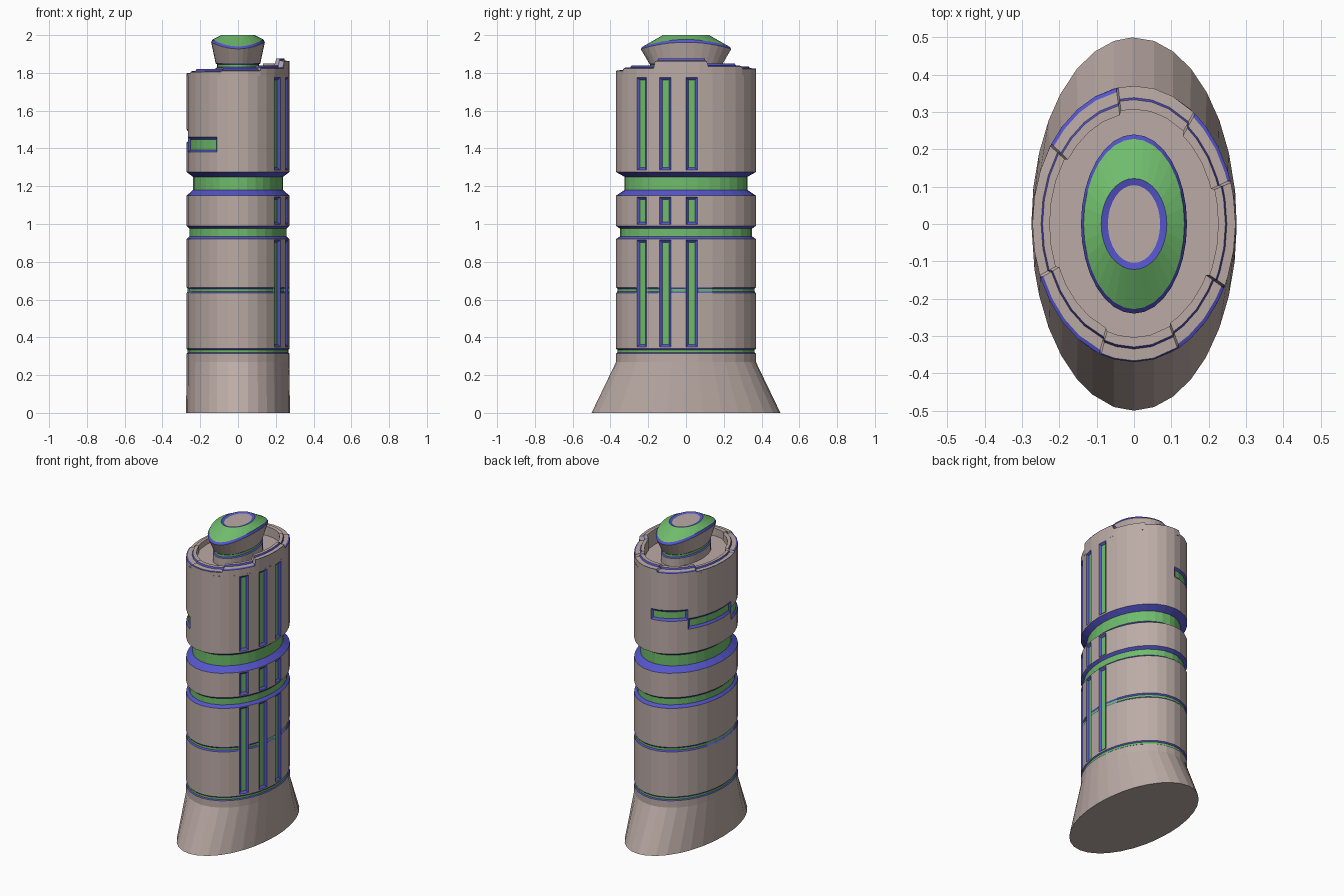
import bpy, bmesh
from math import sin, cos, asin, degrees, radians

if "Cube" in bpy.data.objects:
    bpy.data.objects.remove(bpy.data.objects["Cube"])

TAN, BLUE, GREEN = 0, 1, 2
RX, RY = 0.272, 0.37          # body half-widths


def material(name, rgb):
    m = bpy.data.materials.new(name)
    m.diffuse_color = (*rgb, 1)
    m.use_nodes = True
    m.node_tree.nodes["Principled BSDF"].inputs["Base Color"].default_value = m.diffuse_color
    return m


MATS = [material("shell_tan", (0.50, 0.41, 0.38)),
        material("trim_blue", (0.09, 0.09, 0.60)),
        material("panel_green", (0.16, 0.50, 0.15))]


def lathe(profile, angles):
    """Elliptical lathe. Each profile row is (ring(t) -> (z, rx, ry), material above)."""
    bm = bmesh.new()
    rings = []
    for ring, _ in profile:
        row = []
        for t in angles:
            z, rx, ry = ring(t) if callable(ring) else ring
            row.append(bm.verts.new((rx * cos(radians(t)), ry * sin(radians(t)), z)))
        rings.append(row)
    n = len(angles)
    grid = []
    for k in range(len(rings) - 1):
        for i in range(n):
            j = (i + 1) % n
            f = bm.faces.new((rings[k][i], rings[k][j], rings[k + 1][j], rings[k + 1][i]))
            f.material_index = profile[k][1]
            mid = angles[i] + ((angles[j] - angles[i]) % 360) / 2
            grid.append((f, mid, k))
    return bm, rings, grid


def finish(bm, name):
    me = bpy.data.meshes.new(name)
    bm.normal_update()
    bm.to_mesh(me)
    bm.free()
    for m in MATS:
        me.materials.append(m)
    ob = bpy.data.objects.new(name, me)
    bpy.context.collection.objects.link(ob)
    return ob


def spaced(special, gap=3.0, skip=()):
    """Regular 32-side angles merged with special angles."""
    special = [s % 360 for s in special]
    out = list(special)
    for i in range(32):
        t = i * 11.25
        near = any(abs((t - s + 180) % 360 - 180) < gap for s in special)
        if not near and not any(a < t < b for a, b in skip):
            out.append(t)
    return sorted(out)


# ---- body layout: vertical strips on +x, stepped panels round the -x side
ang = lambda y: degrees(asin(y / RY)) % 360
STRIPS = [(ang(a), ang(b)) for a, b in ((-0.26, -0.21), (-0.14, -0.08), (0.0, 0.06))]
STRIP_Z = [(0.35, 0.915), (0.997, 1.143), (1.285, 1.775)]
PANELS = [(91, 136, 1.49, 1.56), (136, 194, 1.43, 1.50), (194, 246, 1.38, 1.46)]


def in_strip(t):
    return any(a - 0.01 <= t <= b + 0.01 for a, b in STRIPS)


def ring(z, s=1.0, broken=False):
    def f(t):
        k = 1.0 if broken and in_strip(t) else s
        return z, RX * k, RY * k
    return f


body = [((0, 0.275, 0.5), TAN), (ring(0.27), TAN),
        (ring(0.315), BLUE), (ring(0.32, 0.98), GREEN),
        (ring(0.333, 0.98), BLUE), (ring(0.34), TAN), (ring(0.35), TAN),
        (ring(0.635), BLUE), (ring(0.643, 0.98, True), GREEN),
        (ring(0.657, 0.98, True), BLUE), (ring(0.665), TAN), (ring(0.915), TAN),
        (ring(0.92), BLUE), (ring(0.935, 0.945), GREEN),
        (ring(0.975, 0.945), BLUE), (ring(0.99), TAN), (ring(0.997), TAN),
        (ring(1.143), TAN), (ring(1.15), BLUE), (ring(1.18, 0.88), GREEN),
        (ring(1.25, 0.88), BLUE), (ring(1.275), TAN), (ring(1.285), TAN)]
body += [(ring(z), TAN) for z in (1.38, 1.43, 1.46, 1.49, 1.50, 1.56, 1.775, 1.785)]
levels = [(p[0](0)[0] if callable(p[0]) else p[0][0]) for p in body]

special = [91, 136, 194, 246]
for a, b in STRIPS:
    special += [a, b, a - 1.5, b + 1.5]
bm, rings, grid = lathe(body, spaced(special, skip=STRIPS))
bm.faces.new(rings[0][::-1])
bm.normal_update()


def recess(t0, t1, z0, z1):
    """Sink a framed green panel into the shell."""
    faces = [f for f, t, k in grid if t0 < t < t1
             and levels[k] > z0 - 1e-4 and levels[k + 1] < z1 + 1e-4]
    rim = bmesh.ops.inset_region(bm, faces=faces, thickness=0.013, depth=-0.011,
                                 use_even_offset=True, use_boundary=True)["faces"]
    for f in faces:
        f.material_index = GREEN
    for f in rim:
        f.material_index = BLUE


for a, b in STRIPS:
    for z0, z1 in STRIP_Z:
        recess(a, b, z0, z1)
for p in PANELS:
    recess(*p)
finish(bm, "tower_body")

# ---- stepped crown rim: (start angle, height, inner scale)
SEGMENTS = [(18, 1.85, 0.80), (53.5, 1.835, 0.83), (99.5, 1.82, 0.80), (145, 1.81, 0.83),
            (202.4, 1.82, 0.80), (250.5, 1.825, 0.82), (296, 1.84, 0.80), (333, 1.875, 0.83)]


def seg(t):
    found = SEGMENTS[-1]
    for s in SEGMENTS:
        if t >= s[0]:
            found = s
    return found


def crown(drop, s, inner=False):
    def f(t):
        _, h, si = seg(t)
        k = si if inner else s + (si - 0.815)
        if s == 1:
            k = 1
        return h - drop, RX * k, RY * k
    return f


rim = [(ring(1.785), TAN), (crown(0.016, 1), BLUE), (crown(0.012, 0.985), TAN),
       (crown(0.010, 0.90), BLUE), (crown(0, 0.885), TAN), (crown(0, 0.8, True), TAN),
       (lambda t: (1.775, RX * seg(t)[2], RY * seg(t)[2]), TAN), ((1.775, 0.10, 0.17), TAN)]
bm, _, _ = lathe(rim, spaced([s[0] + d for s in SEGMENTS for d in (-0.6, 0.6)]))
finish(bm, "crown_rim")


# ---- cap: neck and saddle-shaped head
def saddle(z, rx, ry, k):
    return lambda t: (z - k * sin(radians(t)) ** 2, rx, ry)


cap = [((1.77, 0.118, 0.20), TAN), ((1.825, 0.118, 0.20), BLUE),
       ((1.83, 0.110, 0.19), GREEN), ((1.845, 0.110, 0.19), BLUE),
       ((1.85, 0.118, 0.195), TAN), (saddle(1.962, 0.142, 0.24, 0.035), BLUE),
       (saddle(1.977, 0.135, 0.228, 0.037), GREEN),
       ((2.0, 0.088, 0.122), BLUE), ((1.995, 0.070, 0.104), TAN)]
bm, rings, _ = lathe(cap, spaced([]))
bm.faces.new(rings[-1])
finish(bm, "tower_cap")
